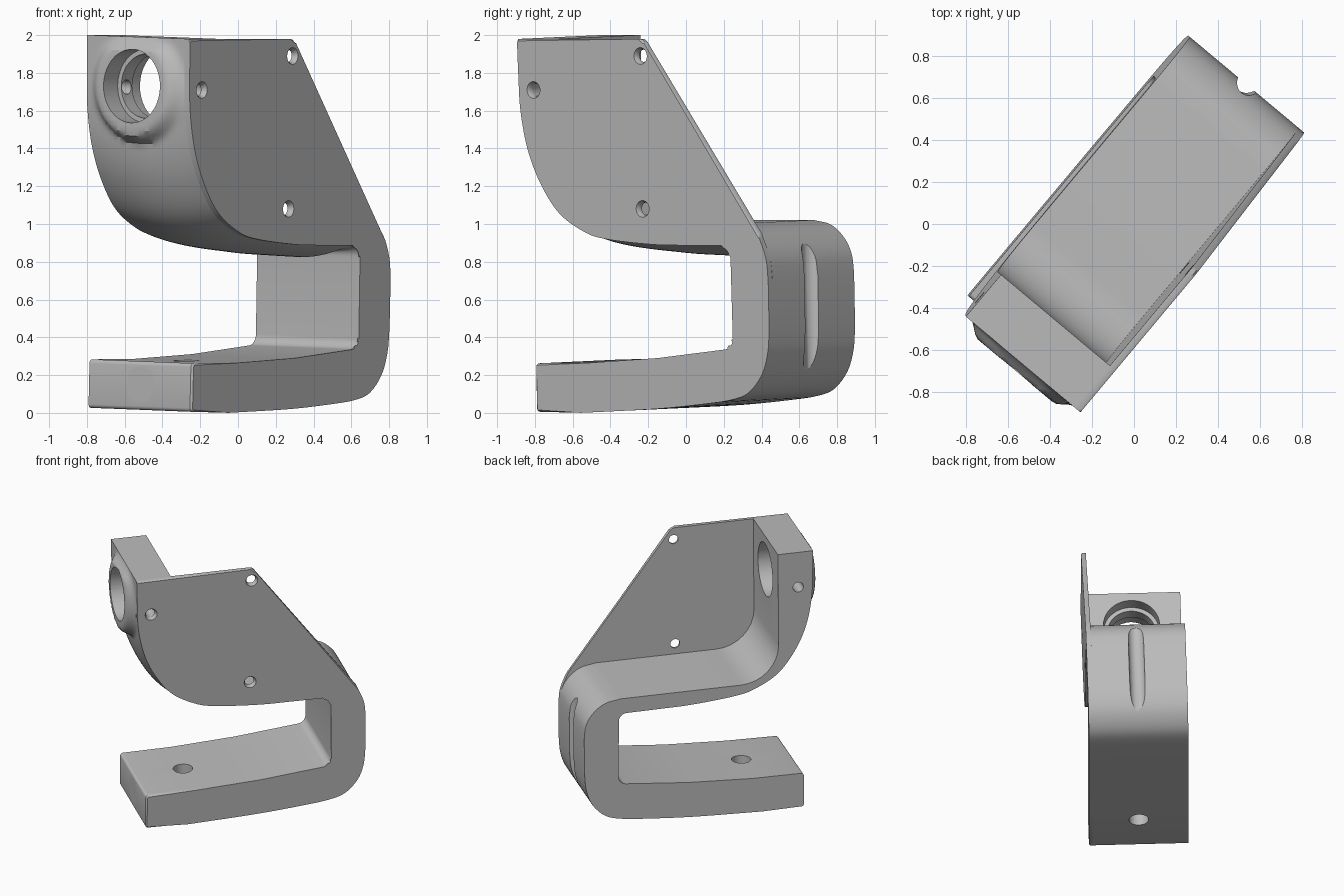
import bpy, bmesh, math
from mathutils import Matrix, Vector

old = bpy.data.objects.get("Cube")
if old:
    bpy.data.objects.remove(old, do_unlink=True)

grey = bpy.data.materials.new("machined grey")
grey.use_nodes = True
COLOUR = (0.5, 0.5, 0.5, 1)
grey.diffuse_color = COLOUR
grey.node_tree.nodes["Principled BSDF"].inputs["Base Color"].default_value = COLOUR

# Bracket frame: x runs along the bracket, y across it, with a slight roll
FRAME = (Matrix.Rotation(math.radians(50.1), 4, 'Z')
         @ Matrix.Translation((0, 0.035, 0.011)) @ Matrix.Rotation(0.03, 4, 'X'))
HALF, SEAM = 0.355, -0.32
BORE_Z = 1.72


def ease(t):
    t = min(1, max(0, t))
    return t * t * (3 - 2 * t)


def curve(pts, n=4):
    """Smooth curve through the points."""
    p = [Vector(q) for q in pts]
    p = [2 * p[0] - p[1]] + p + [2 * p[-1] - p[-2]]
    out = []
    for a, b, c, d in zip(p, p[1:], p[2:], p[3:]):
        for i in range(n):
            t = i / n
            out.append(0.5 * (2 * b + (c - a) * t + (2 * a - 5 * b + 4 * c - d) * t * t
                              + (3 * b - a - 3 * c + d) * t ** 3))
    return out + [p[-2]]


def arc(cx, cz, r, start, end, n=8):
    angles = [math.radians(start + (end - start) * i / n) for i in range(n + 1)]
    return [Vector((cx + r * math.cos(a), cz + r * math.sin(a))) for a in angles]


def swell(outline, i, y):
    """Move a point of the front sweep outward: crowned underside and soft boss at the bore."""
    p = Vector(outline[i])
    if i == 0 or i >= len(front_sweep):
        return p
    tangent = (outline[i + 1] - outline[i - 1]).normalized()
    normal = Vector((tangent.y, -tangent.x)) if p.x < 0.3 else Vector((0, -1))
    across = (2 * y - HALF - SEAM) / (HALF - SEAM)
    crown = (0.055 + 0.03 * max(0, p.x)) * (1 - across ** 2)
    crown *= ease((1.75 - p.y) / 0.8) * ease((0.595 - p.x) / 0.06)
    boss = ease((0.33 - math.hypot(y, p.y - BORE_Z)) / 0.1) * ease((1.98 - p.y) / 0.08)
    return p + normal * max(crown, boss * (0.897 + p.x))


def make(name, bm):
    bmesh.ops.recalc_face_normals(bm, faces=bm.faces)
    mesh = bpy.data.meshes.new(name)
    bm.to_mesh(mesh)
    bm.free()
    mesh.materials.append(grey)
    ob = bpy.data.objects.new(name, mesh)
    bpy.context.collection.objects.link(ob)
    return ob


def loft(name, outline, y0, y1, slices=1, shape=None, rim=0):
    """Slab with the given outline, optionally reshaped slice by slice and chamfered at y0."""
    bm = bmesh.new()
    rings = []
    for k in range(slices + 1):
        y = y0 + (y1 - y0) * k / slices
        pts = [shape(outline, i, y) if shape else p for i, p in enumerate(outline)]
        rings.append([bm.verts.new((p[0], y, p[1])) for p in pts])
    for a, b in zip(rings, rings[1:]):
        for i in range(len(a)):
            bm.faces.new((a[i - 1], a[i], b[i], b[i - 1]))
    for ring in (rings[0], rings[-1]):
        bm.faces.new(ring)
    if rim:
        edges = [e for e in bm.edges if all(abs(v.co.y - y0) < 1e-5 for v in e.verts)]
        bmesh.ops.bevel(bm, geom=edges, offset=rim, segments=1, affect='EDGES')
    return make(name, bm)


def rod(axis, start, end, centre, r0, r1=None):
    """Cylinder or cone from start to end along one axis; centre gives the other two."""
    bm = bmesh.new()
    bmesh.ops.create_cone(bm, cap_ends=True, segments=40, radius1=r0,
                          radius2=r0 if r1 is None else r1, depth=end - start)
    turn = {'x': Matrix.Rotation(math.pi / 2, 4, 'Y'),
            'y': Matrix.Rotation(-math.pi / 2, 4, 'X'), 'z': Matrix()}[axis]
    mid = list(centre)
    mid.insert('xyz'.index(axis), (start + end) / 2)
    bm.transform(Matrix.Translation(mid) @ turn)
    return make("cutter", bm)


def cut(ob, tool):
    mod = ob.modifiers.new("cut", 'BOOLEAN')
    mod.operation, mod.solver, mod.object = 'DIFFERENCE', 'EXACT', tool
    bpy.context.view_layer.objects.active = ob
    bpy.ops.object.modifier_apply(modifier=mod.name)
    bpy.data.objects.remove(tool, do_unlink=True)


# Shared outline pieces, in order from the upper front down and round to the back
front_sweep = curve([(-0.85, 1.98), (-0.845, 1.79), (-0.835, 1.6), (-0.792, 1.4), (-0.71, 1.22),
                     (-0.585, 1.06), (-0.415, 0.96), (-0.26, 0.92), (0.05, 0.892),
                     (0.3, 0.887), (0.52, 0.885)], 8) + arc(0.535, 0.825, 0.06, 90, 0)
throat = (arc(0.54, 0.395, 0.06, 0, -80)
          + curve([(0.08, 0.29), (-0.39, 0.265)]))
bar_end = arc(-0.748, 0.242, 0.02, 90, 180, 4) + arc(-0.748, 0.025, 0.02, 180, 270, 4)
underside = curve([(-0.46, 0), (0.05, 0.02), (0.4, 0.047), (0.58, 0.068), (0.7, 0.105),
                   (0.795, 0.2), (0.84, 0.32), (0.852, 0.45)])
shared = front_sweep + throat + bar_end + underside

# Body: clamp block, arm, back wall and lower bar in one band
arm_top = (curve([(0.852, 0.72), (0.838, 0.82), (0.79, 0.905), (0.7, 0.975), (0.58, 1.0)])
           + arc(-0.31, 1.28, 0.28, 270, 180) + [Vector((-0.59, 1.98))])
body = loft("bracket_body", shared + arm_top, SEAM, HALF, slices=28, shape=swell)

# Side plate with the sloping web
web = (curve([(0.852, 0.7), (0.838, 0.82), (0.785, 0.95)])
       + arc(-0.012, 1.935, 0.045, 28, 90, 5))
plate = loft("side_plate", shared + web, -HALF, SEAM, rim=0.01)

# Main bore with an inner retaining ledge
for x0, x1, r in ((-1.1, -0.78, 0.195), (-0.9, -0.5, 0.17), (-0.69, -0.5, 0.2)):
    cut(body, rod('x', x0, x1, (0, BORE_Z), r))

# Cross hole through the block, bar holes, and the groove down the back
cut(body, rod('y', -0.6, 0.6, (-0.738, 1.71), 0.038))
cut(body, rod('x', -1, -0.42, (0, 0.14), 0.088))
cut(body, rod('z', -0.2, 0.5, (-0.4, 0), 0.07))
cut(body, rod('z', 0.15, 1.1, (0.862, 0), 0.056))

# Countersunk screw holes in the plate
for spot in ((-0.742, 1.71), (0, 1.89), (-0.005, 1.08)):
    cut(plate, rod('y', -0.5, -0.2, spot, 0.034))
    cut(plate, rod('y', -0.375, -0.337, spot, 0.056, 0.034))

for ob in (body, plate):
    ob.matrix_world = FRAME
    bpy.ops.object.select_all(action='DESELECT')
    ob.select_set(True)
    bpy.context.view_layer.objects.active = ob
    bpy.ops.object.shade_smooth_by_angle(angle=math.radians(30))
